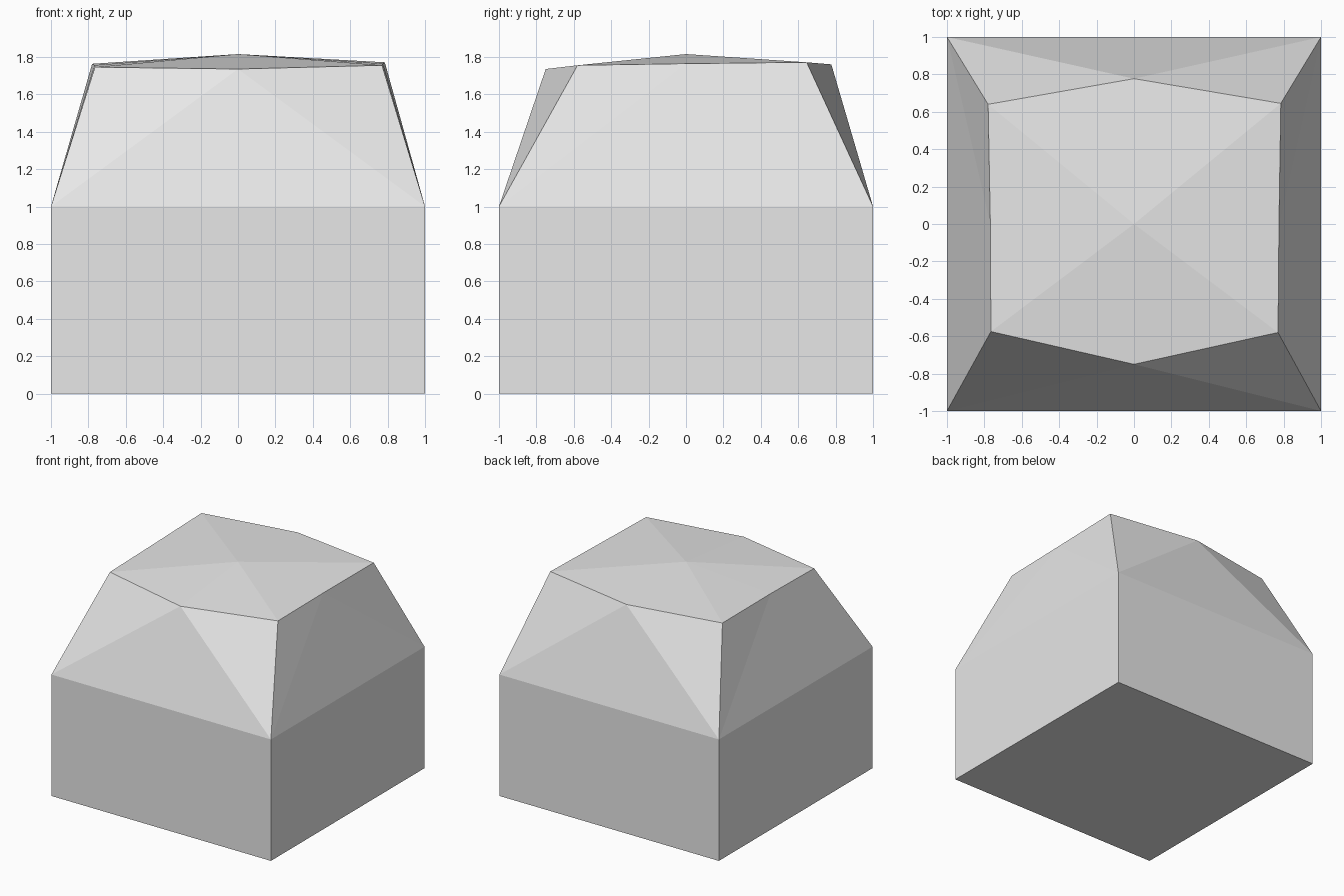
import bpy
import bmesh

default = bpy.data.objects.get("Cube")
if default:
    bpy.data.objects.remove(default, do_unlink=True)

# Material
grey = bpy.data.materials.new("light_grey")
grey.use_nodes = True
grey.diffuse_color = (0.8, 0.8, 0.8, 1)
grey.node_tree.nodes["Principled BSDF"].inputs["Base Color"].default_value = (0.8, 0.8, 0.8, 1)

bm = bmesh.new()


def ring(points):
    return [bm.verts.new(p) for p in points]


# Rings run anticlockwise from the front left-hand corner: corner, middle, corner...
outline = [(-1, -1), (0, -1), (1, -1), (1, 0), (1, 1), (0, 1), (-1, 1), (-1, 0)]
floor = ring((x, y, 0) for x, y in outline)
shoulder = ring((x, y, 1) for x, y in outline)
crown = ring([
    (-0.765, -0.575, 1.745), (0, -0.75, 1.735), (0.77, -0.58, 1.755),
    (0.775, 0, 1.764), (0.785, 0.645, 1.771), (0, 0.777, 1.76),
    (-0.78, 0.64, 1.763), (-0.768, 0, 1.756)])
peak = bm.verts.new((0, 0, 1.815))

# Square base, sloped sides and faceted top
bm.faces.new(floor[::-1])
for i in range(8):
    j = (i + 1) % 8
    bm.faces.new((floor[i], floor[j], shoulder[j], shoulder[i]))
    corner, middle = (i, j) if i % 2 == 0 else (j, i)
    bm.faces.new((shoulder[i], shoulder[j], crown[middle]))
    if corner == i:
        bm.faces.new((shoulder[corner], crown[middle], crown[corner]))
    else:
        bm.faces.new((shoulder[corner], crown[corner], crown[middle]))
    bm.faces.new((crown[i], crown[j], peak))

bmesh.ops.recalc_face_normals(bm, faces=bm.faces[:])
mesh = bpy.data.meshes.new("faceted_block")
bm.to_mesh(mesh)
bm.free()
mesh.materials.append(grey)
block = bpy.data.objects.new("faceted_block", mesh)
bpy.context.collection.objects.link(block)
